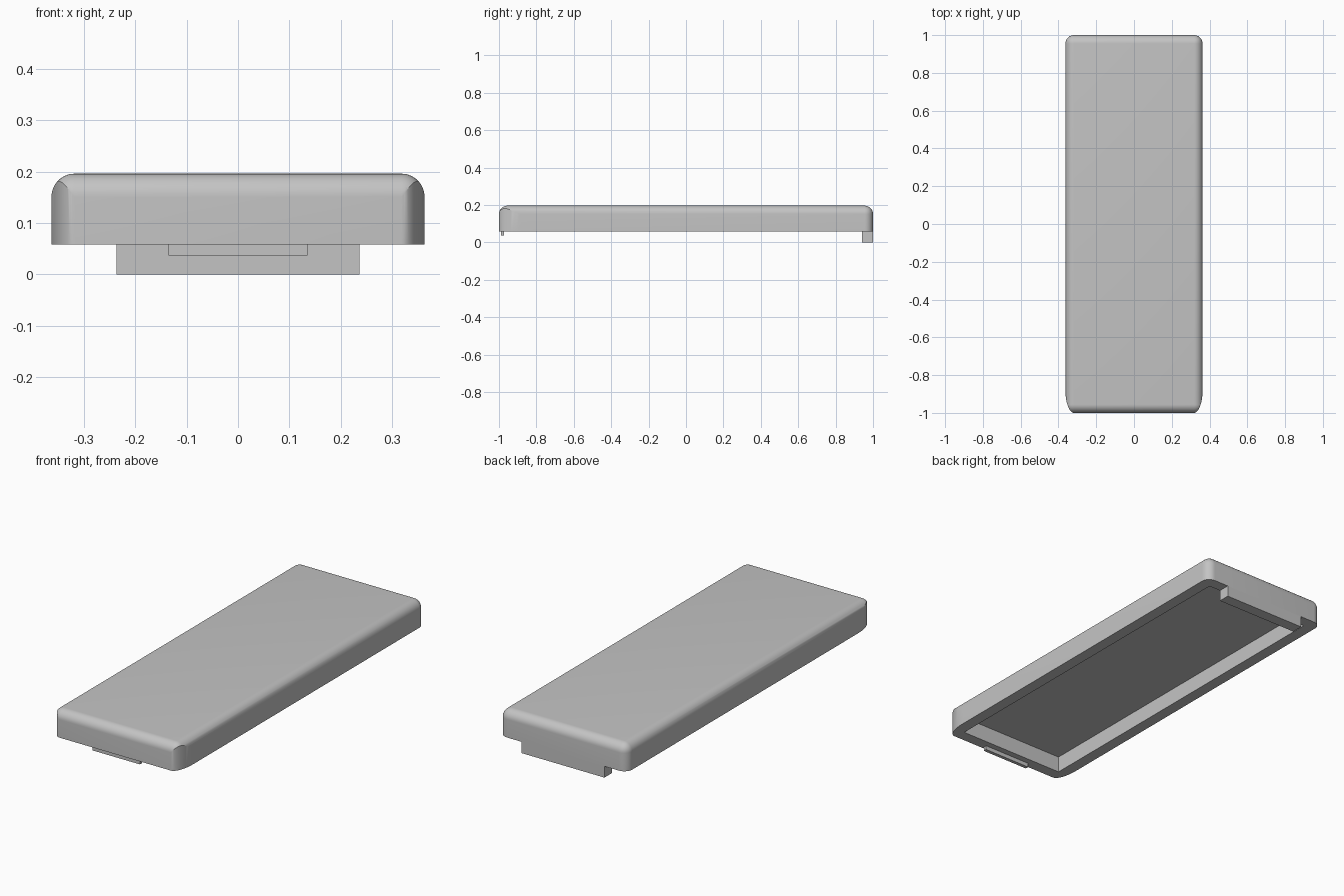
import bpy, bmesh, math

if "Cube" in bpy.data.objects:
    bpy.data.objects.remove(bpy.data.objects["Cube"], do_unlink=True)

W, L = 0.363, 1.0            # half width, half length
Z0, Z1 = 0.058, 0.196        # rim and top heights
R = 0.045                    # fillet radius
WALL, CEILING = 0.06, 0.142  # wall thickness, cavity ceiling height
CORNER = 0.12                # length of the swept front corners

grey = bpy.data.materials.new("light grey plastic")
grey.use_nodes = True
COLOUR = (0.55, 0.55, 0.55, 1)
grey.diffuse_color = COLOUR
grey.node_tree.nodes["Principled BSDF"].inputs["Base Color"].default_value = COLOUR


def finish(name, bm):
    bmesh.ops.recalc_face_normals(bm, faces=bm.faces)
    mesh = bpy.data.meshes.new(name)
    bm.to_mesh(mesh)
    bm.free()
    mesh.materials.append(grey)
    obj = bpy.data.objects.new(name, mesh)
    bpy.context.collection.objects.link(obj)
    return obj


def prism(name, outline, z0, z1, fillet=0):
    """Extrude an outline; optionally round every edge except the bottom ones."""
    bm = bmesh.new()
    base = bm.faces.new([bm.verts.new((x, y, z0)) for x, y in outline])
    top = bmesh.ops.extrude_face_region(bm, geom=[base], use_keep_orig=True)["geom"]
    for v in top:
        if isinstance(v, bmesh.types.BMVert):
            v.co.z = z1
    bmesh.ops.recalc_face_normals(bm, faces=bm.faces)
    if fillet:
        edges = [e for e in bm.edges if max(v.co.z for v in e.verts) > z0 + 1e-5]
        bmesh.ops.bevel(bm, geom=edges, offset=fillet, segments=10,
                        profile=0.5, affect='EDGES', clamp_overlap=True)
    return finish(name, bm)


def rect(x, y0, y1):
    return [(-x, y0), (x, y0), (x, y1), (-x, y1)]


def cut(obj, cutter):
    mod = obj.modifiers.new(cutter.name, 'BOOLEAN')
    mod.operation = 'DIFFERENCE'
    mod.solver = 'EXACT'
    mod.object = cutter
    bpy.context.view_layer.objects.active = obj
    bpy.ops.object.modifier_apply(modifier=mod.name)
    bpy.data.objects.remove(cutter, do_unlink=True)


# Cover shell with rounded top and hollow underside
shell = prism("cover_shell", rect(W, -L, L), Z0, Z1, R)
cut(shell, prism("cavity_cutter", rect(W - WALL, -L + WALL, L - WALL), Z0 - 0.1, CEILING))

# Swept elliptical front corners
for side in (-1, 1):
    arc = []
    for i in range(17):
        a = math.pi / 2 * i / 16
        arc.append((side * (W - R + R * math.sin(a)), -L + CORNER * (1 - math.cos(a))))
    out = 0.05
    outline = [(side * (W - R), -L - out)] + arc + [
        (side * (W + out), -L + CORNER), (side * (W + out), -L - out)]
    cut(shell, prism("corner_cutter", outline, Z0 - 0.1, Z1 + 0.1))

bpy.ops.object.select_all(action='DESELECT')
shell.select_set(True)
bpy.context.view_layer.objects.active = shell
bpy.ops.object.shade_smooth_by_angle(angle=math.radians(25))

# Wide back tab, flush with the back wall, and thin front lip
prism("back_tab", rect(0.236, L - WALL, L), 0, Z0)
prism("front_lip", rect(0.135, -0.99, -0.972), 0.037, Z0)
